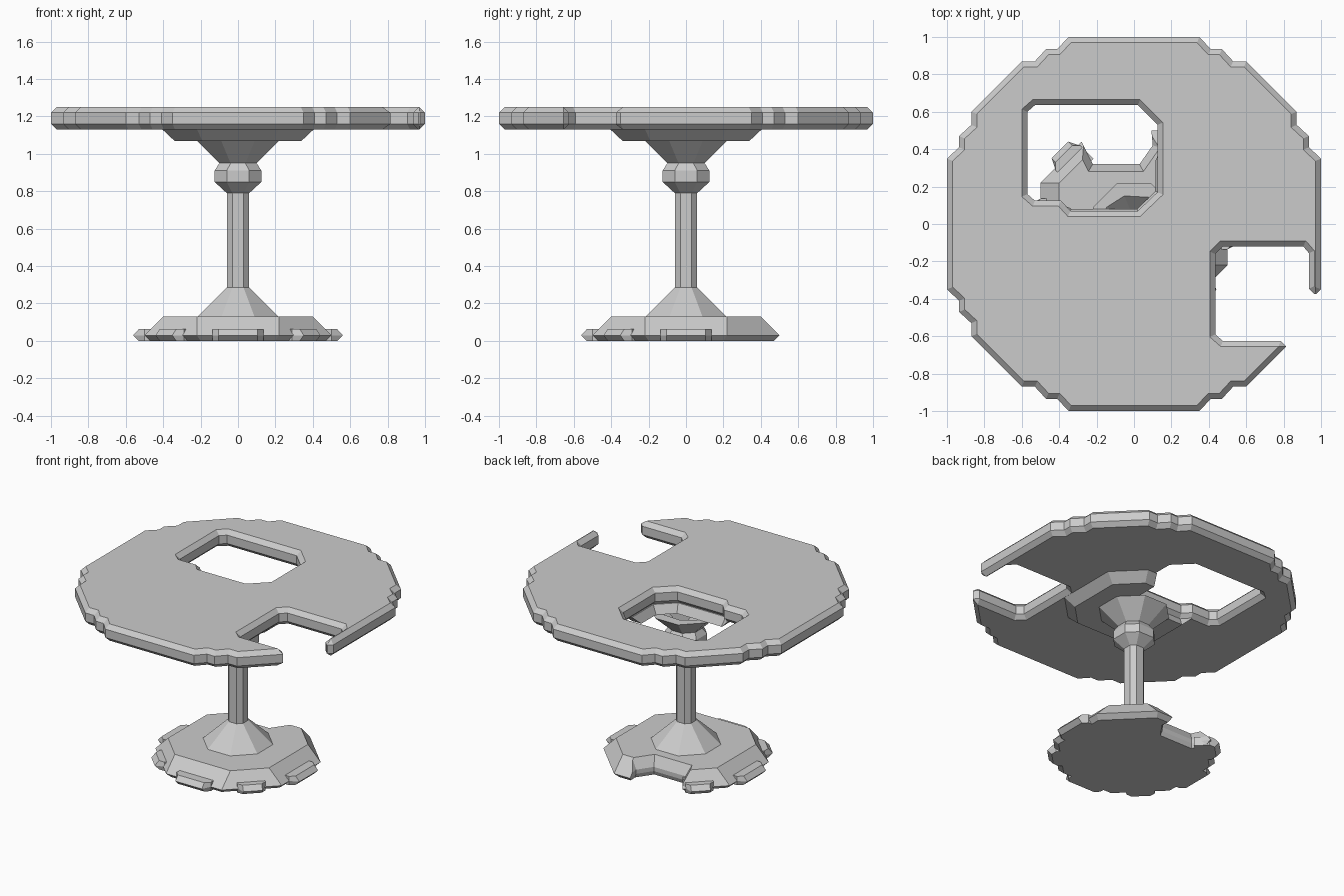
import bpy
import bmesh
from math import pi
from mathutils import Vector, Matrix

if "Cube" in bpy.data.objects:
    bpy.data.objects.remove(bpy.data.objects["Cube"])

stone = bpy.data.materials.new("grey stone")
stone.use_nodes = True
stone.diffuse_color = (0.6, 0.6, 0.6, 1)
stone.node_tree.nodes["Principled BSDF"].inputs["Base Color"].default_value = (0.6, 0.6, 0.6, 1)


def offset(points, d):
    """Move a counter-clockwise outline outwards by d, with mitred corners."""
    out = []
    for i, p in enumerate(points):
        p = Vector(p)
        a = (p - Vector(points[i - 1])).normalized()
        b = (Vector(points[(i + 1) % len(points)]) - p).normalized()
        na, nb = Vector((a.y, -a.x)), Vector((b.y, -b.x))
        out.append(p + (na + nb) * d / (1 + na.dot(nb)))
    return out


def octagon(r, half):
    pts = [(r, -half), (r, half), (half, r), (-half, r)]
    return pts + [(-x, -y) for x, y in pts]


def loft(name, sections):
    """Skin a stack of (outline, height) sections and cap both ends."""
    bm = bmesh.new()
    rings = [[bm.verts.new((p[0], p[1], z)) for p in pts] for pts, z in sections]
    for lo, hi in zip(rings, rings[1:]):
        for i in range(len(lo)):
            j = (i + 1) % len(lo)
            bm.faces.new((lo[i], lo[j], hi[j], hi[i]))
    bm.faces.new(rings[0][::-1])
    bm.faces.new(rings[-1])
    bmesh.ops.recalc_face_normals(bm, faces=bm.faces[:])
    mesh = bpy.data.meshes.new(name)
    bm.to_mesh(mesh)
    bm.free()
    mesh.materials.append(stone)
    obj = bpy.data.objects.new(name, mesh)
    bpy.context.collection.objects.link(obj)
    return obj


def cut(obj, cutter):
    cutter.hide_render = True
    mod = obj.modifiers.new("break", "BOOLEAN")
    mod.operation, mod.solver, mod.object = "DIFFERENCE", "EXACT", cutter
    bpy.context.view_layer.objects.active = obj
    bpy.ops.object.modifier_apply(modifier=mod.name)
    bpy.data.objects.remove(cutter)


def flared(name, pts):
    """Cutter that chamfers both rims of the table top."""
    return loft(name, [(offset(pts, d), z) for d, z in
                       ((.05, 1.11), (0, 1.16), (0, 1.22), (.05, 1.27))])


# Table top: stepped round slab with chamfered rim
quarter = [(1, .35), (.935, .41), (.935, .47), (.87, .53), (.87, .6)]
quarter += [(y, x) for x, y in quarter[::-1]]
rim = []
for turn in range(4):
    rot = Matrix.Rotation(turn * pi / 2, 2)
    rim += [rot @ Vector(p) for p in quarter]
top = loft("table_top", [(offset(rim, d), z) for d, z in
                         ((-.03, 1.13), (0, 1.16), (0, 1.22), (-.03, 1.25))])

# Broken hole and broken edge in the table top
hole = [(-.57, .16), (-.53, .125), (-.39, .125), (-.34, .07), (.02, .07),
        (.125, .17), (.125, .53), (.02, .635), (-.53, .635), (-.57, .6)]
bite = [(.435, -.59), (.475, -.625), (.785, -.625), (.82, -.66), (1.2, -.66),
        (1.2, -.375), (.965, -.375), (.935, -.345), (.935, -.155),
        (.905, -.12), (.475, -.12), (.435, -.16)]
cut(top, flared("hole_cutter", hole))
cut(top, flared("bite_cutter", bite))

# Support ring under the top, broken where the hole is
ring = loft("support_ring", [(octagon(.34, .19), 1.07), (octagon(.405, .22), 1.131)])
cut(ring, loft("ring_cutter", [(offset(hole, -.03), 1.03), (offset(hole, .03), 1.15)]))

# Pedestal column: flared foot, shaft, collar and funnel
stem = loft("column", [(octagon(r, h), z) for r, h, z in (
    (.22, .09, .125), (.06, .03, .285), (.06, .03, .79), (.125, .06, .85),
    (.125, .06, .91), (.1, .04, .95), (.22, .09, 1.07))])
pit = [(-.2, .02), (-.06, -.02), (.1, .1), (.12, .16), (-.06, .17), (-.17, .1)]
cut(stem, loft("pit_cutter", [([(x * .3, y * .3 + .02) for x, y in pit], .99),
                              (pit, 1.09)]))

# Round foot plate with a broken bay at the back
foot = loft("foot_plate", [(octagon(.47, .2), 0), (octagon(.5, .22), .03),
                           (octagon(.4, .22), .13)])
bay = [(-.22, .32), (.03, .32), (.1, .42), (.08, .65), (-.32, .65), (-.28, .44)]
cut(foot, loft("bay_cutter", [(offset(bay, d), z) for d, z in
                              ((.02, -.02), (0, .03), (0, .06), (.05, .15))]))

# Worn lumps round the foot plate
lumps = {"right": (0, 1), "back_right": (3, .6), "left": (4, 1),
         "front_left": (5, .6), "front": (6, 1), "front_right": (7, .6)}
for side, (turn, wide) in lumps.items():
    rot = Matrix.Rotation(turn * pi / 4, 2)
    stack = []
    for tip, z in ((.53, 0), (.56, .03), (.53, .063)):
        w = .105 * wide
        shape = [(.4, -w - .03), (.5, -w - .03), (tip, -w), (tip, w),
                 (.5, w + .03), (.4, w + .03)]
        stack.append(([rot @ Vector(p) for p in shape], z))
    loft("foot_lump_" + side, stack)
